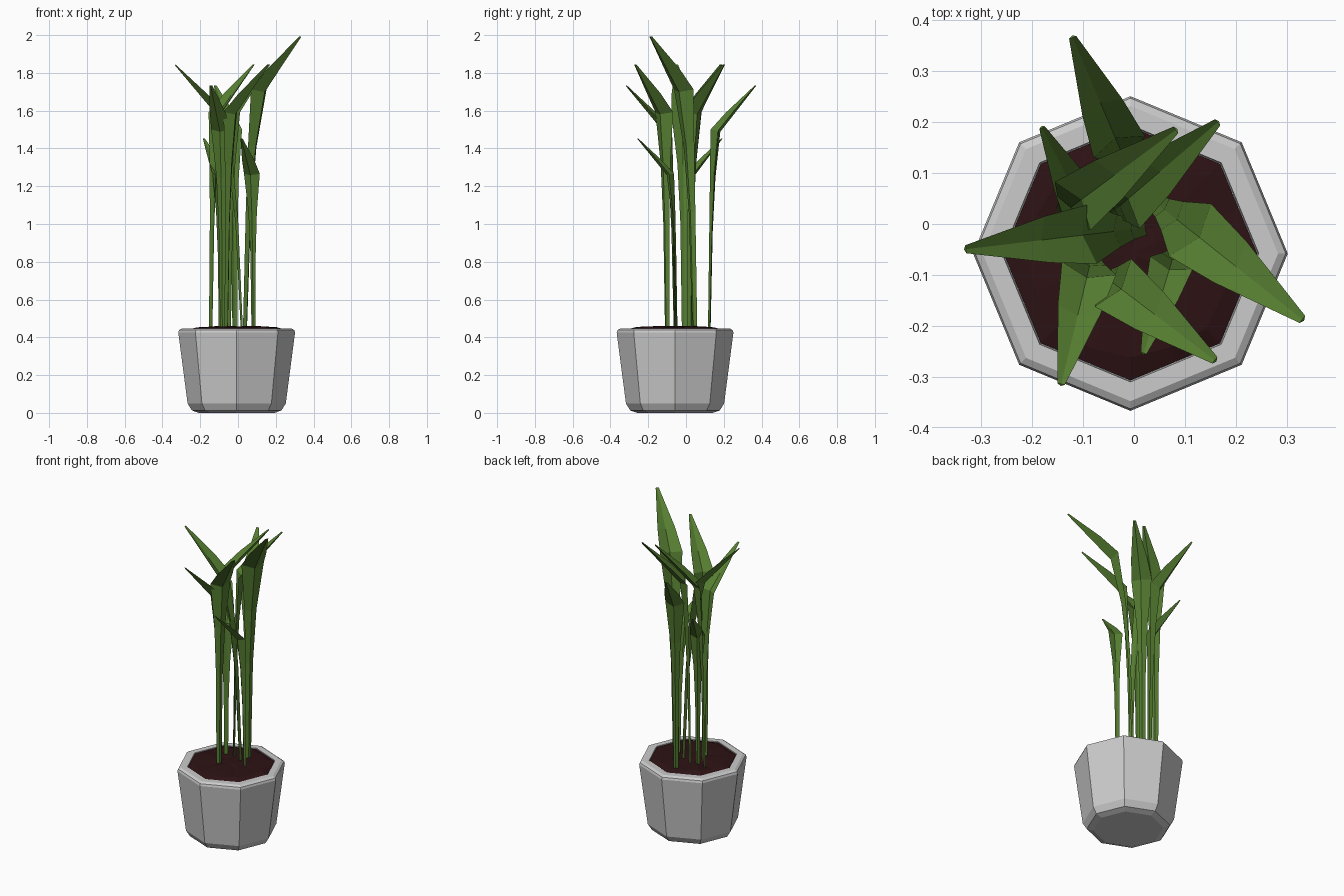
import bpy, math, random
from mathutils import Vector

if "Cube" in bpy.data.objects:
    bpy.data.objects.remove(bpy.data.objects["Cube"])

random.seed(4)
CX, CY = -0.007, -0.058          # pot centre


def material(name, rgb):
    m = bpy.data.materials.new(name)
    m.diffuse_color = (*rgb, 1)
    m.use_nodes = True
    m.node_tree.nodes["Principled BSDF"].inputs["Base Color"].default_value = m.diffuse_color
    return m


def loft(name, rings, mat=None):
    """Join equal-length closed rings with quads and cap both ends."""
    n = len(rings[0])
    verts = [tuple(p) for r in rings for p in r]
    faces = []
    for k in range(len(rings) - 1):
        for i in range(n):
            j = (i + 1) % n
            faces.append((k * n + i, k * n + j, k * n + n + j, k * n + n + i))
    faces.append(tuple(reversed(range(n))))
    last = (len(rings) - 1) * n
    faces.append(tuple(range(last, last + n)))
    me = bpy.data.meshes.new(name)
    me.from_pydata(verts, [], faces)
    me.validate()
    ob = bpy.data.objects.new(name, me)
    bpy.context.collection.objects.link(ob)
    if mat:
        me.materials.append(mat)
    return ob


def octagon(r, z, n=8, jitter=0.0, rj=0.0):
    """Ring of n points (a multiple of 8) on an octagon, optionally roughened."""
    out = []
    for i in range(n):
        a = 2 * math.pi * i / n
        flat = math.cos(math.pi / 8) / math.cos(a % (math.pi / 4) - math.pi / 8)
        q = r * flat + random.uniform(-rj, rj)
        out.append((CX + q * math.cos(a), CY + q * math.sin(a),
                    z + random.uniform(-jitter, jitter)))
    return out


green = material("leaf_green", (0.095, 0.215, 0.032))
brown = material("soil_brown", (0.026, 0.006, 0.007))

# Octagonal pot with chamfered foot and rim, hollow above the soil
profile = [(0.20, 0), (0.237, 0.013), (0.260, 0.05), (0.309, 0.425), (0.305, 0.438),
           (0.290, 0.447), (0.252, 0.447), (0.250, 0.40)]
loft("pot", [octagon(r, z) for r, z in profile])

# Lumpy soil filling the pot up to the rim
loft("soil", [octagon(0.248, 0.41, 16), octagon(0.249, 0.443, 16),
              octagon(0.21, 0.454, 16, 0.005, 0.008), octagon(0.13, 0.455, 16, 0.006, 0.01),
              octagon(0.06, 0.457, 16, 0.004, 0.01), octagon(0.015, 0.457, 16)], brown)


def leaf(name, base, tip, s):
    """Folded stalk rising from base, kinking outward into a pointed blade."""
    b, t = Vector((*base, 0.43)), Vector(tip)
    d = Vector((t.x - b.x, t.y - b.y, 0)).normalized()
    up = Vector((0, 0, 1))
    side = d.cross(up)
    bend = t - d * 0.22 * s - up * 0.26 * s

    def stalk(fz, fh):
        p = b.lerp(bend, fh)
        p.z = b.z + (bend.z - b.z) * fz
        return p

    blade_n = (up * 0.22 - d * 0.26).normalized()
    kink_n = (up * 0.35 - d).normalized()
    stations = [(b, 0.030, -d), (stalk(0.5, 0.22), 0.040, -d),
                (stalk(0.77, 0.5), 0.064, -d), (bend, 0.118, kink_n),
                (bend.lerp(t, 0.35), 0.092, blade_n), (t, 0.016, blade_n)]
    rings = []
    for p, w, n in stations:
        w *= s
        rim = p + n * w * 0.32
        rings.append([rim - side * w / 2, p, rim + side * w / 2,
                      p + n * (0.004 + 0.10 * w)])
    loft(name, rings, green)


# base xy, tip xyz, size
leaves = [((-0.020, 0.130), (-0.122, 0.370, 1.73), 0.93),
          ((-0.095, 0.020), (-0.182, 0.192, 1.45), 0.74),
          ((-0.137, 0.023), (0.085, 0.187, 1.84), 1.0),
          ((-0.040, 0.025), (0.167, 0.202, 1.84), 1.0),
          ((0.045, 0.040), (0.334, -0.190, 1.99), 1.12),
          ((-0.055, -0.105), (0.162, -0.270, 1.84), 1.0),
          ((-0.083, -0.065), (-0.144, -0.318, 1.73), 0.93),
          ((0.015, -0.008), (-0.334, -0.050, 1.84), 1.0),
          ((0.080, -0.055), (0.018, -0.257, 1.45), 0.74)]
for i, (base, tip, s) in enumerate(leaves, 1):
    leaf(f"leaf_{i}", base, tip, s)
